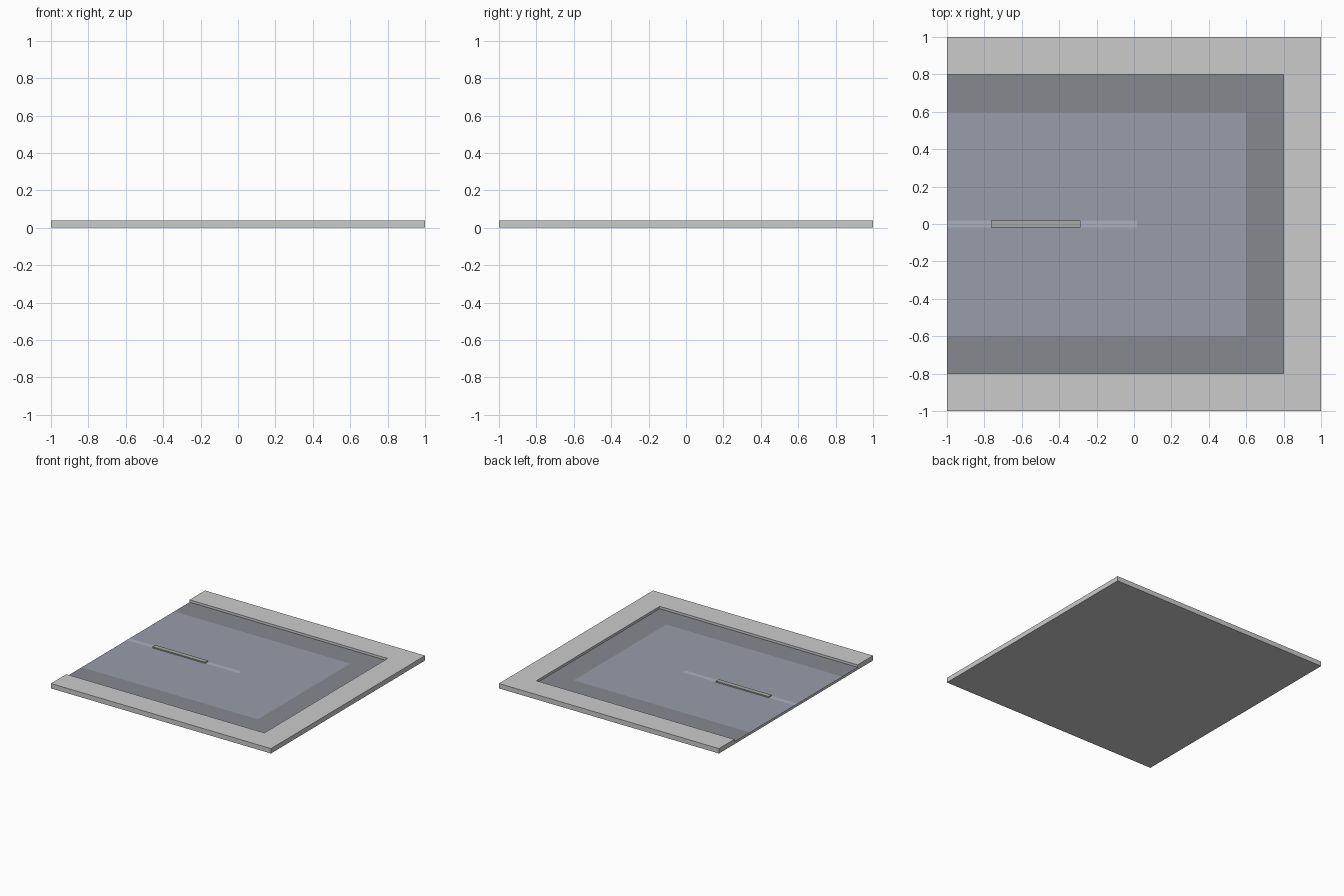
import bpy
import bmesh

if "Cube" in bpy.data.objects:
    bpy.data.objects.remove(bpy.data.objects["Cube"])


def material(name, rgb):
    m = bpy.data.materials.new(name)
    m.diffuse_color = (*rgb, 1)
    m.use_nodes = True
    m.node_tree.nodes["Principled BSDF"].inputs["Base Color"].default_value = m.diffuse_color
    return m


def solid(name, outline, z0, z1, mat=None):
    """Flat outline at z1; extruded down to z0 when z0 < z1."""
    bm = bmesh.new()
    face = bm.faces.new([bm.verts.new((x, y, z0)) for x, y in outline])
    if z1 > z0:
        res = bmesh.ops.extrude_face_region(bm, geom=[face], use_keep_orig=True)
        verts = [v for v in res["geom"] if isinstance(v, bmesh.types.BMVert)]
        bmesh.ops.translate(bm, verts=verts, vec=(0, 0, z1 - z0))
        bmesh.ops.recalc_face_normals(bm, faces=bm.faces)
    mesh = bpy.data.meshes.new(name)
    bm.to_mesh(mesh)
    bm.free()
    obj = bpy.data.objects.new(name, mesh)
    bpy.context.collection.objects.link(obj)
    if mat:
        mesh.materials.append(mat)
    return obj


def rect(x0, x1, y0, y1):
    return [(x0, y0), (x1, y0), (x1, y1), (x0, y1)]


pavement = material("pavement", (0.56, 0.55, 0.58))
shoulder = material("shoulder", (0.24, 0.25, 0.28))
asphalt = material("asphalt", (0.32, 0.34, 0.40))
paint = material("paint", (0.42, 0.44, 0.52))
dash_paint = material("dash_paint", (0.40, 0.41, 0.38))

# Raised pavement block with the road bed cut into it, open at the left
tile = solid("pavement_block", rect(-1, 1, -1, 1), 0, 0.04, pavement)
cutter = solid("road_cutter", rect(-1.2, 0.8, -0.8, 0.8), 0.02, 0.1, pavement)
cutter.hide_render = True
cutter.hide_viewport = True
cut = tile.modifiers.new("road_bed", 'BOOLEAN')
cut.operation = 'DIFFERENCE'
cut.solver = 'EXACT'
cut.object = cutter

# Dark shoulder around the lane, then the lane itself
solid("road_shoulder", [(-1, -0.8), (0.8, -0.8), (0.8, 0.8), (-1, 0.8),
                        (-1, 0.6), (0.6, 0.6), (0.6, -0.6), (-1, -0.6)],
      0.0205, 0.0205, shoulder)
solid("road_lane", rect(-1, 0.6, -0.6, 0.6), 0.0205, 0.0205, asphalt)

# Centre line and raised dash
solid("centre_line", rect(-1, 0.015, -0.018, 0.02), 0.0212, 0.0212, paint)
solid("centre_dash", rect(-0.765, -0.285, -0.018, 0.02), 0.02, 0.03, dash_paint)
